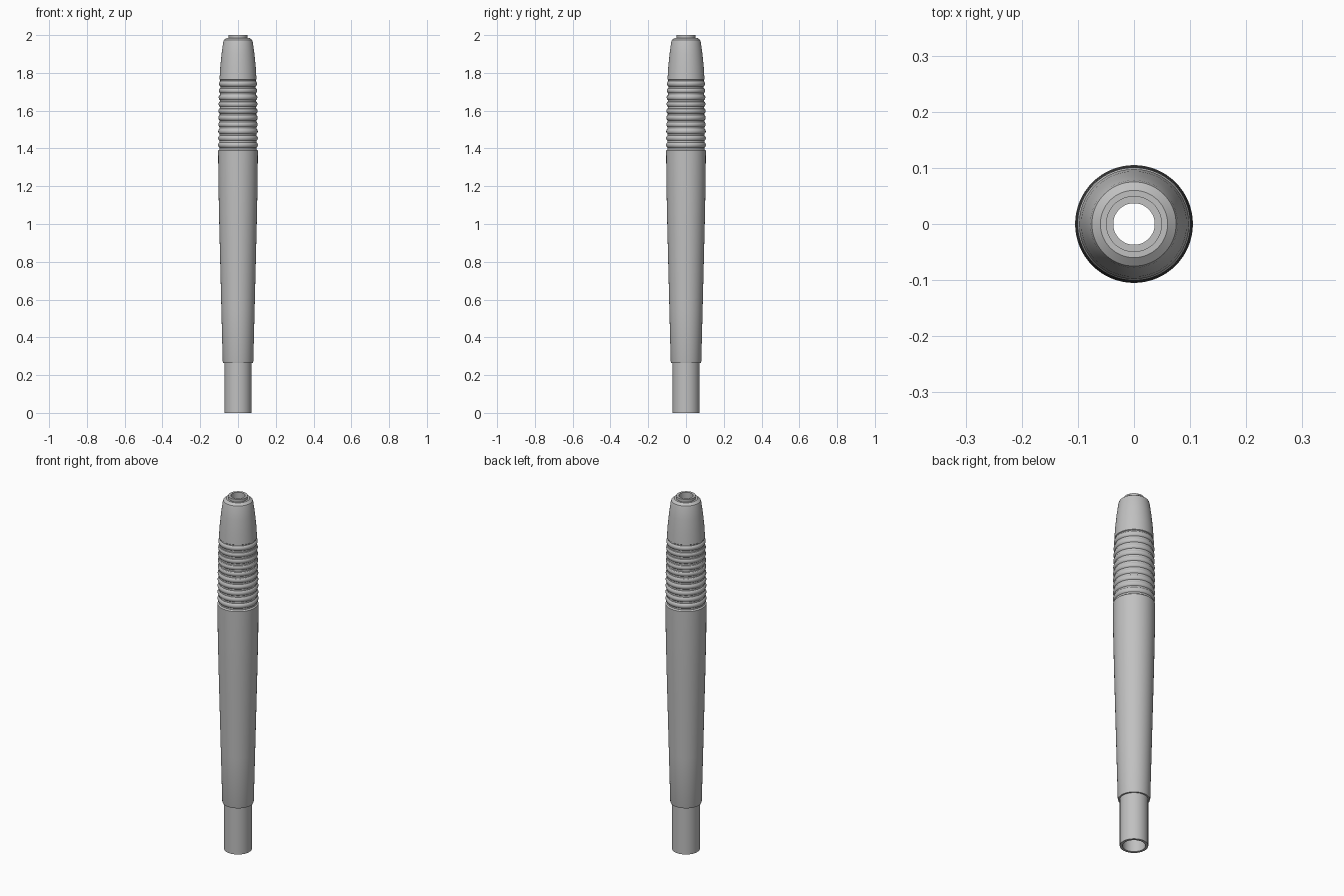
import bpy, bmesh, math
from mathutils import Vector

if "Cube" in bpy.data.objects:
    bpy.data.objects.remove(bpy.data.objects["Cube"])

metal = bpy.data.materials.new("satin grey")
metal.use_nodes = True
grey = (0.53, 0.53, 0.53, 1)
metal.diffuse_color = grey
metal.node_tree.nodes["Principled BSDF"].inputs["Base Color"].default_value = grey


def lathe(name, profile, steps=64):
    """Spin a closed (radius, height) outline around the z axis."""
    bm = bmesh.new()
    verts = [bm.verts.new((r, 0, z)) for r, z in profile]
    edges = [bm.edges.new((a, b)) for a, b in zip(verts, verts[1:] + verts[:1])]
    bmesh.ops.spin(bm, geom=verts + edges, cent=Vector(), axis=(0, 0, 1),
                   angle=math.tau, steps=steps)
    bmesh.ops.remove_doubles(bm, verts=bm.verts, dist=0.00005)
    bmesh.ops.recalc_face_normals(bm, faces=bm.faces)
    mesh = bpy.data.meshes.new(name)
    bm.to_mesh(mesh)
    bm.free()
    mesh.materials.append(metal)
    obj = bpy.data.objects.new(name, mesh)
    bpy.context.collection.objects.link(obj)
    bpy.ops.object.select_all(action='DESELECT')
    obj.select_set(True)
    bpy.context.view_layer.objects.active = obj
    bpy.ops.object.shade_smooth_by_angle(angle=math.radians(30))
    return obj


# Plain shank and long tapered barrel
outline = [(0.057, 0), (0.071, 0), (0.071, 0.265), (0.079, 0.265), (0.081, 0.272),
           (0.088, 0.55), (0.095, 0.83), (0.1, 1.03), (0.104, 1.23), (0.105, 1.39)]

# Grip: rounded ridges between narrow grooves
ridges, start, pitch = 10, 1.396, 0.036
for i in range(ridges):
    base = start + i * pitch
    top_radius = 0.105 - 0.005 * (i / ridges) ** 2
    outline += [(top_radius - 0.007, base), (top_radius - 0.007, base + 0.009)]
    for k in range(6):
        t = k / 5
        outline.append((top_radius - 0.004 + 0.004 * math.sin(math.pi * t),
                        base + 0.011 + t * (pitch - 0.013)))
end = start + ridges * pitch
outline += [(0.094, end), (0.094, end + 0.006)]

# Tapered nose, shoulder and tip collar
outline += [(0.098, end + 0.009), (0.094, 1.83), (0.087, 1.9), (0.078, 1.965),
            (0.075, 1.974), (0.06, 1.985), (0.05, 1.985), (0.05, 2.0)]

# Bore, narrow at the tip and wider below
outline += [(0.037, 2.0), (0.037, 1.9), (0.057, 1.88)]

lathe("handle", outline)
